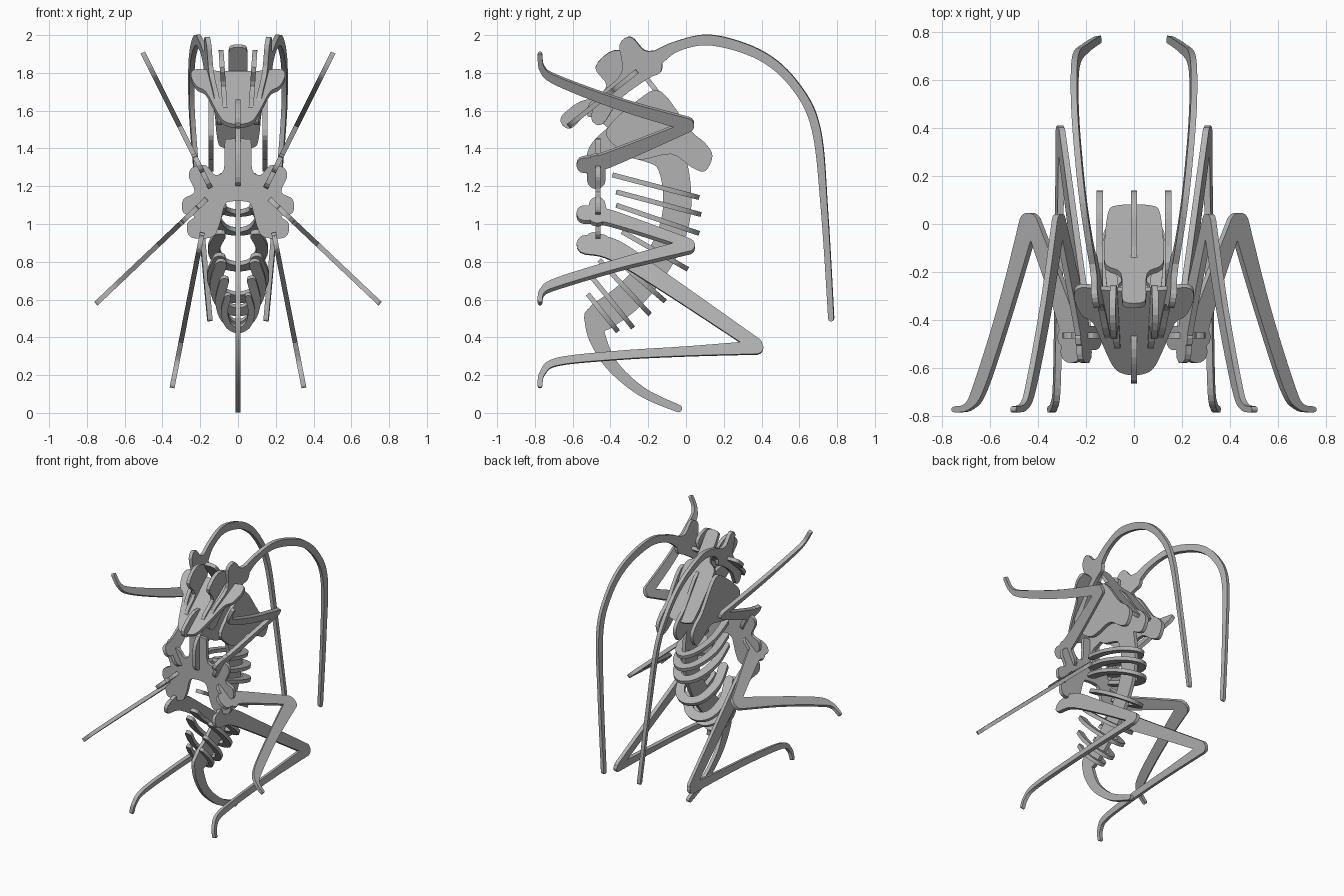
import bpy
import bmesh
from math import cos, sin, pi, atan2
from mathutils import Vector

if "Cube" in bpy.data.objects:
    bpy.data.objects.remove(bpy.data.objects["Cube"], do_unlink=True)

THICK = 0.026
GREY = (0.45, 0.45, 0.45, 1)
board = bpy.data.materials.new("grey_board")
board.diffuse_color = GREY
board.use_nodes = True
board.node_tree.nodes["Principled BSDF"].inputs["Base Color"].default_value = GREY


def smooth(points, closed=True, steps=4):
    """Run a rounded curve through a few control points."""
    pts = [Vector(p) for p in points]
    count = len(pts)
    result = []
    for i in range(count if closed else count - 1):
        if closed:
            a, b, c, d = (pts[(i + k) % count] for k in (-1, 0, 1, 2))
        else:
            a, b, c, d = (pts[min(max(i + k, 0), count - 1)] for k in (-1, 0, 1, 2))
        for step in range(steps):
            t = step / steps
            result.append(b + (c - a) * t / 2
                          + (a * 2 - b * 5 + c * 4 - d) * t * t / 2
                          + (b * 3 - a - c * 3 + d) * t * t * t / 2)
    if not closed:
        result.append(pts[-1])
    return result


def band(path, steps=6):
    """Outline a strip with round ends; each path point is (a, b, width)."""
    line = smooth(path, closed=False, steps=steps)
    left, right = [], []
    for i, p in enumerate(line):
        along = line[min(i + 1, len(line) - 1)] - line[max(i - 1, 0)]
        side = Vector((-along.y, along.x)).normalized() * p.z / 2
        left.append(p.xy + side)
        right.append(p.xy - side)

    def cap(start, end):
        centre = (start + end) / 2
        radius = (start - end).length / 2
        angle = atan2(start.y - centre.y, start.x - centre.x)
        return [centre + Vector((cos(angle - pi * k / 6), sin(angle - pi * k / 6))) * radius
                for k in range(1, 6)]

    return left + cap(left[-1], right[-1]) + right[::-1] + cap(right[0], left[0])


def plate(name, outlines, place):
    """Cut outlines from flat board; place() maps (a, b) into space."""
    bm = bmesh.new()
    origin = place(0, 0)
    normal = (place(1, 0) - origin).cross(place(0, 1) - origin).normalized()
    for outline in outlines:
        verts = [bm.verts.new(place(p[0], p[1]) - normal * THICK / 2) for p in outline]
        face = bm.faces.new(verts)
        grown = bmesh.ops.extrude_face_region(bm, geom=[face])["geom"]
        moved = [v for v in grown if isinstance(v, bmesh.types.BMVert)]
        bmesh.ops.translate(bm, verts=moved, vec=normal * THICK)
    bmesh.ops.triangulate(bm, faces=[f for f in bm.faces if len(f.verts) > 4])
    bmesh.ops.recalc_face_normals(bm, faces=bm.faces)
    mesh = bpy.data.meshes.new(name)
    bm.to_mesh(mesh)
    bm.free()
    mesh.materials.append(board)
    obj = bpy.data.objects.new(name, mesh)
    bpy.context.collection.objects.link(obj)
    return obj


def upright(x, per_y=0.0, per_z=0.0, side=1):
    """Lengthwise board drawn in (y, z), optionally leaning sideways."""
    return lambda a, b: Vector((side * (x + per_y * a + per_z * b), a, b))


def across(y, per_z=0.0):
    """Crosswise board drawn in (x, z), optionally leaning back."""
    return lambda a, b: Vector((a, y + per_z * b, b))


def both_sides(name, outlines, **lean):
    for label, side in (("left", 1), ("right", -1)):
        plate(f"{label}_{name}", outlines, upright(side=side, **lean))


def mirrored(half):
    """Complete a right-hand half outline, listed from top to bottom."""
    return list(half) + [(-a, b) for a, b in reversed(half) if a > 0]


# Backbone: chin, breast hook, abdomen arch and tail
thorax = [(-.13, 1.7), (.02, 1.5), (.1, 1.43), (.14, 1.36), (.1, 1.28), (.03, 1.3),
          (-.08, 1.37), (-.25, 1.34), (-.36, 1.4), (-.42, 1.5), (-.25, 1.66)]
chin = [(-.62, 1.55, .09), (-.52, 1.62, .08), (-.35, 1.56, .16)]
hook = [(-.475, 1.25, .1), (-.47, 1.38, .1), (-.36, 1.46, .15)]
arch = [(-.25, 1.43, .17), (-.1, 1.36, .16), (-.05, 1.2, .15), (-.06, 1, .15),
        (-.15, .8, .15), (-.3, .62, .16), (-.45, .51, .16)]
tail = [(-.49, .51, .1), (-.47, .4, .09), (-.39, .25, .065), (-.23, .11, .05), (-.04, .023, .04)]
plate("backbone", [smooth(thorax), band(chin), band(hook), band(arch), band(tail)], upright(0))

# Thorax sides
both_sides("thorax_side", [smooth(thorax)], x=.143)

# Back shield, sloping down from the head
shield = mirrored([(.03, 1.94), (.05, 1.91), (.055, 1.78), (.11, 1.74), (.125, 1.68),
                   (.11, 1.46), (.07, 1.41)])
plate("back_shield", [smooth(shield)], across(1.146, -.765))

# Face, sloping forward to the mouth
face = mirrored([(.1, 1.8), (.22, 1.81), (.25, 1.78), (.22, 1.72), (.17, 1.69), (.12, 1.6),
                 (.08, 1.54), (.03, 1.52)])
plate("face", [smooth(face)], across(-2.52, 1.25))

# Inner cheeks
cheek = [(-.48, 1.83), (-.38, 1.92), (-.26, 1.88), (-.29, 1.77), (-.44, 1.6), (-.52, 1.57),
         (-.51, 1.64), (-.42, 1.73)]
both_sides("cheek", [smooth(cheek)], x=-.039, per_z=.067)

# Antennae with the head lobes they grow from
lobe = [(-.29, 1.99), (-.22, 1.92), (-.14, 1.91), (-.13, 1.81), (-.2, 1.77), (-.35, 1.66),
        (-.44, 1.53), (-.5, 1.56), (-.46, 1.68), (-.34, 1.8), (-.35, 1.95)]
feeler = [(-.18, 1.86, .09), (-.05, 1.94, .055), (.14, 1.973, .055), (.4, 1.89, .05),
          (.58, 1.73, .045), (.69, 1.5, .045), (.735, 1.05, .035), (.769, .5, .03)]
both_sides("antenna", [smooth(lobe), band(feeler, 8)], x=.005, per_y=.124, per_z=.0987)

# Breastplate that holds the legs
breast = mirrored([(.05, 1.45), (.07, 1.43), (.075, 1.29), (.12, 1.26), (.17, 1.31), (.24, 1.3),
                   (.26, 1.25), (.23, 1.17), (.29, 1.13), (.29, 1.06), (.23, 1.04), (.27, 1),
                   (.25, .93), (.14, .93), (.1, .99), (.07, 1.1), (.03, 1.12)])
plate("breastplate", [smooth(breast)], across(-.465))


# Legs: hip, thigh and shank, with the foot bent at the end
def leg(name, hip, thigh, shank, **lean):
    both_sides(name, [band(hip), band(thigh), band(shank)], **lean)


leg("front_leg",
    [(-.475, 1.24, .1), (-.475, 1.32, .1)],
    [(-.54, 1.315, .08), (-.42, 1.34, .08), (.015, 1.52, .055)],
    [(.01, 1.53, .065), (-.35, 1.635, .055), (-.68, 1.76, .045), (-.76, 1.82, .03), (-.773, 1.895, .025)],
    x=-.45, per_z=.5)
leg("middle_leg",
    [(-.47, 1.09, .09), (-.47, 1.05, .11)],
    [(-.54, 1.05, .08), (-.4, 1.03, .07), (.015, .89, .05)],
    [(.015, .88, .065), (-.35, .785, .05), (-.68, .685, .045), (-.76, .64, .03), (-.773, .59, .025)],
    x=1.362, per_z=-1.055)
leg("rear_leg",
    [(-.49, .91, .09), (-.45, .89, .11)],
    [(-.53, .89, .1), (-.38, .86, .11), (-.1, .68, .09), (.37, .36, .07)],
    [(.375, .345, .07), (0, .325, .05), (-.35, .305, .045), (-.68, .27, .04), (-.76, .21, .03),
     (-.773, .145, .025)],
    x=.375, per_z=-.195)

# Abdomen ribs: open hoops from (front y, z) to (back y, z) with a half width
ribs = [((-.39, 1.26), (.07, 1.14), .12), ((-.37, 1.17), (.08, 1.05), .14),
        ((-.37, 1.1), (.07, .95), .15), ((-.34, .96), (.01, .76), .16),
        ((-.4, .84), (-.11, .59), .165), ((-.46, .81), (-.19, .52), .15),
        ((-.5, .72), (-.28, .45), .12), ((-.52, .63), (-.36, .43), .09)]
for number, (front, back, wide) in enumerate(ribs, 1):
    start = Vector((0, *front))
    run = Vector((0, *back)) - start
    long = run.length
    trim = wide * .2
    arm = wide - trim
    hoop = [(arm * .75, trim, trim * 2), (arm, long * .45, trim * 2), (arm * .7, long * .8, trim * 2),
            (0, long - trim, trim * 2), (-arm * .7, long * .8, trim * 2),
            (-arm, long * .45, trim * 2), (-arm * .75, trim, trim * 2)]
    plate(f"rib_{number}", [band(hoop)],
          lambda a, b, s=start, d=run.normalized(): s + d * b + Vector((a, 0, 0)))
